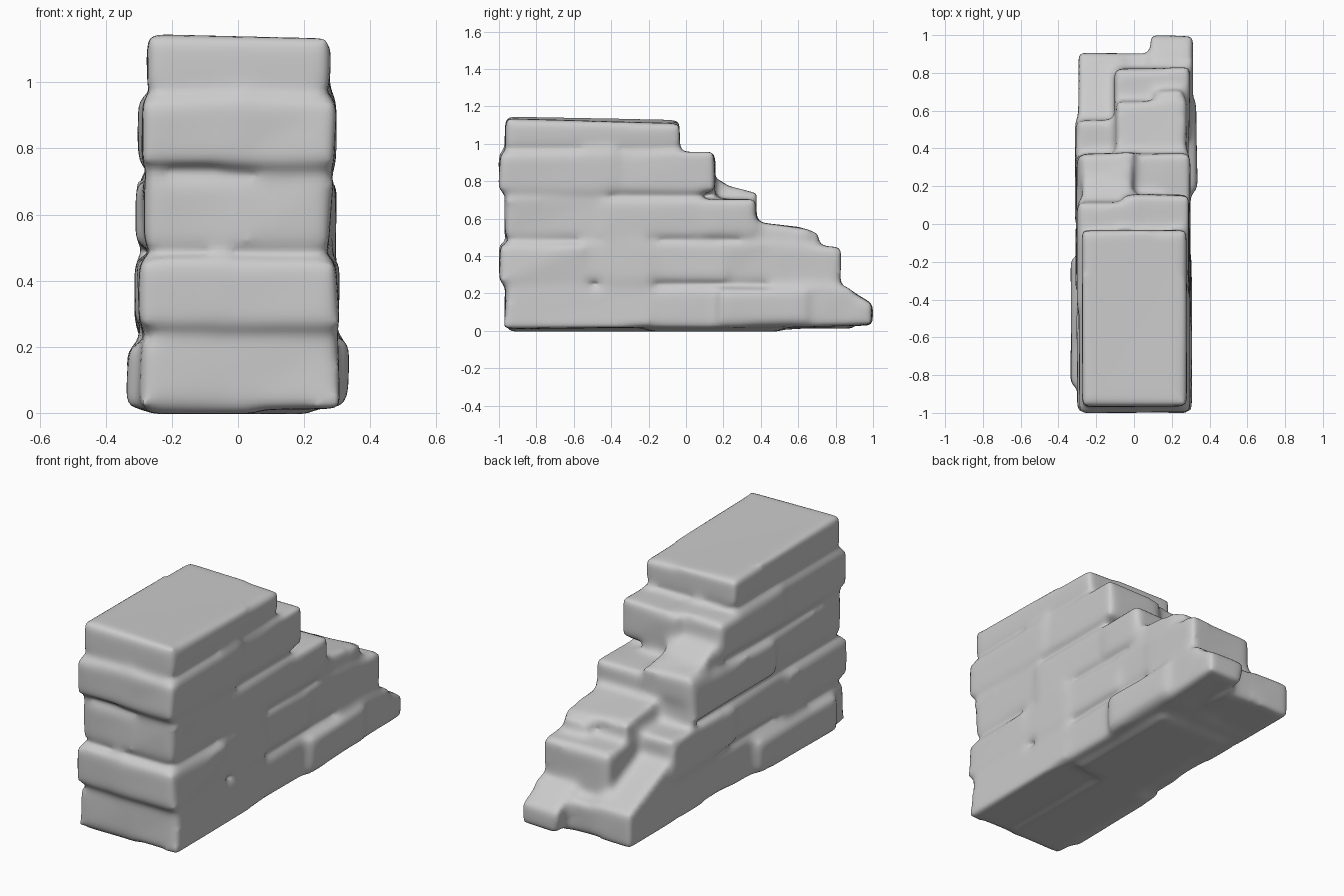
import bpy, bmesh, random
from mathutils import Vector

random.seed(4)
bm = bmesh.new()


def stone(x0, x1, y0, y1, z0, z1, end=None, jit=0.008):
    """One rough block; 'end' is the top height at its back (+y) edge."""
    end = z1 if end is None else end
    corners = []
    for z_top in (0, 1):
        for x, y in ((x0, y0), (x1, y0), (x1, y1), (x0, y1)):
            z = (end if y == y1 else z1) if z_top else z0
            corners.append(bm.verts.new(Vector((x, y, z)) +
                           Vector([random.uniform(-jit, jit) for _ in range(3)])))
    for f in ((3, 2, 1, 0), (4, 5, 6, 7), (0, 1, 5, 4),
              (1, 2, 6, 5), (2, 3, 7, 6), (3, 0, 4, 7)):
        bm.faces.new([corners[i] for i in f])


def course(z0, z1, mid, left, right, width):
    """A row of stones in two leaves; left/right list the joints along y."""
    for side, joints in ((-1, left), (1, right)):
        for a, b in zip(joints, joints[1:]):
            outer = side * (width + random.uniform(-0.012, 0.012))
            inner = mid - side * 0.04
            last = b == joints[-1]
            stone(min(outer, inner), max(outer, inner), a, b + (0 if last else 0.02),
                  z0, z1)


# Solid core behind the joints
for back, top in ((0.78, 0.22), (0.5, 0.42), (0.3, 0.66), (0.08, 0.88), (-0.1, 1.08)):
    stone(-0.262, 0.262, -0.945, back, 0.04, top, jit=0)

# Main courses, bottom to top
course(0.015, 0.225, 0.03, [-0.965, -0.62, -0.2, 0.17, 0.6], [-0.97, -0.2, 0.17, 0.65], 0.305)
course(0.265, 0.47, -0.06, [-1.0, -0.5, 0.0, 0.55], [-1.0, -0.55, -0.2, 0.2, 0.5], 0.296)
course(0.51, 0.705, 0.0, [-0.968, -0.35, 0.365], [-0.965, -0.45, 0.1, 0.372], 0.294)
course(0.75, 0.952, -0.01, [-1.0, -0.45, 0.115], [-1.0, -0.4, 0.155], 0.288)
stone(-0.275, 0.275, -0.968, -0.033, 0.985, 1.152, 1.132)

# Broken stepped end
stone(-0.29, -0.06, 0.5, 0.9, 0.015, 0.39, 0.2)
stone(-0.1, 0.11, 0.55, 0.9, 0.015, 0.25, 0.19)
stone(0.08, 0.31, 0.6, 0.88, 0.025, 0.25, 0.225)
stone(0.09, 0.31, 0.84, 1.0, 0.03, 0.235, 0.14)
stone(-0.11, 0.295, 0.45, 0.825, 0.2, 0.46, 0.445)
stone(-0.1, 0.28, 0.3, 0.655, 0.42, 0.595, 0.55)
stone(0.11, 0.26, 0.58, 0.71, 0.4, 0.545, 0.52)
stone(-0.28, 0.0, 0.24, 0.375, 0.6, 0.77, 0.74)
stone(-0.275, -0.01, 0.08, 0.26, 0.6, 0.87, 0.76)

# Ground-level bulges that widen the base and seat it on the floor
stone(-0.335, -0.1, -0.85, -0.18, 0.02, 0.2)
stone(0.1, 0.335, 0.18, 0.65, 0.05, 0.21)
stone(-0.27, 0.05, -0.94, -0.2, -0.004, 0.1, jit=0)
stone(-0.2, 0.22, -0.2, 0.5, -0.004, 0.1, jit=0)

# Tilt the upper wall slightly lower on the right
for v in bm.verts:
    if v.co.z > 1.1:
        v.co.z -= 0.04 * (v.co.x + 0.25)

bmesh.ops.recalc_face_normals(bm, faces=bm.faces)
mesh = bpy.data.meshes.new("ruined_stone_wall")
bm.to_mesh(mesh)
bm.free()
wall = bpy.data.objects.new("ruined_stone_wall", mesh)
bpy.context.collection.objects.link(wall)

# Fuse the stones and weather the edges
fuse = wall.modifiers.new("fuse", 'REMESH')
fuse.mode = 'VOXEL'
fuse.voxel_size = 0.018
fuse.use_smooth_shade = True
soften = wall.modifiers.new("soften", 'SMOOTH')
soften.factor = 0.5
soften.iterations = 16
